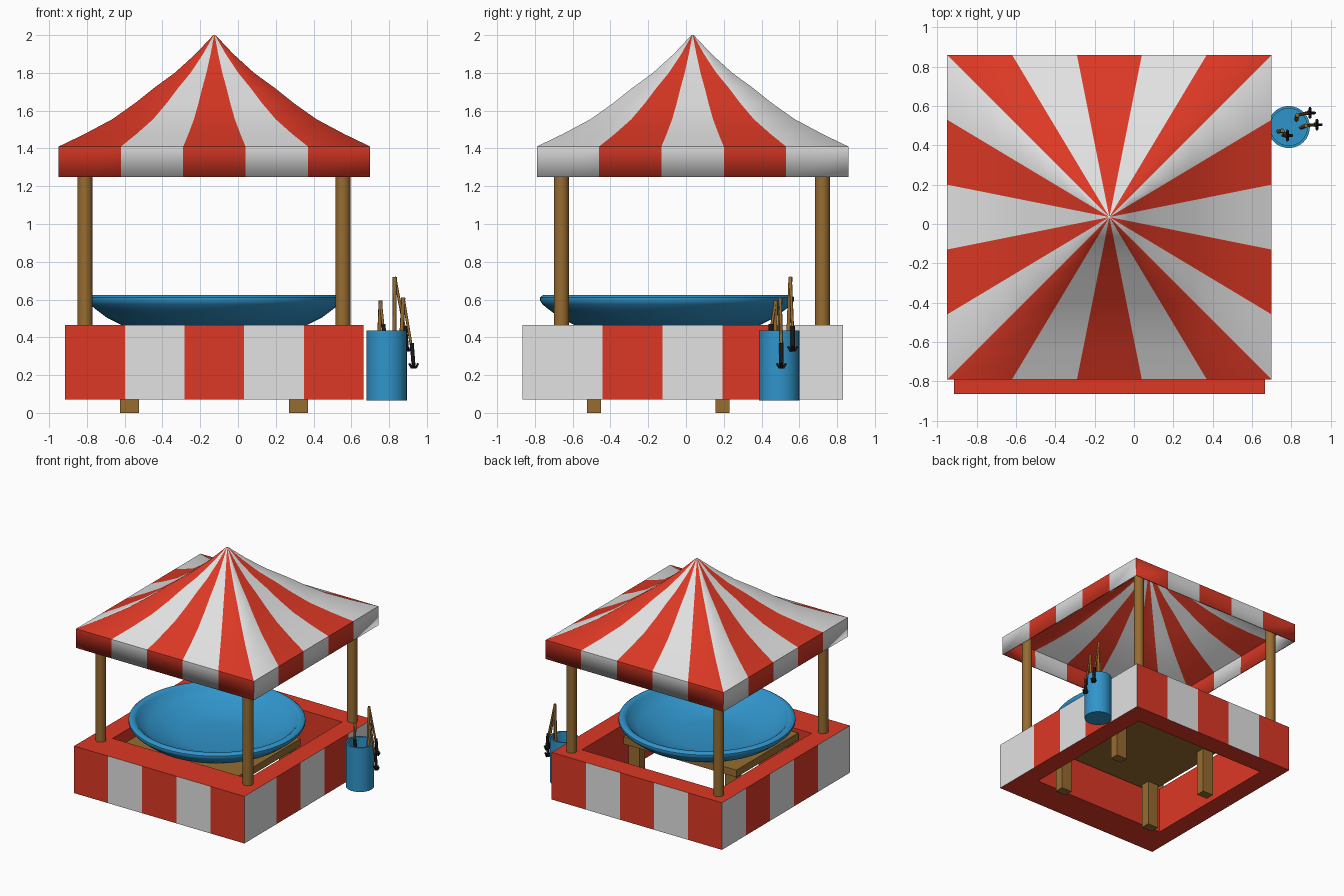
import bpy, bmesh, math
from mathutils import Vector

if "Cube" in bpy.data.objects:
    bpy.data.objects.remove(bpy.data.objects["Cube"])


def material(name, color):
    m = bpy.data.materials.new(name)
    m.diffuse_color = (*color, 1)
    m.use_nodes = True
    m.node_tree.nodes["Principled BSDF"].inputs["Base Color"].default_value = m.diffuse_color
    return m


RED = material("red", (0.72, 0.04, 0.018))
WHITE = material("white", (0.76, 0.76, 0.76))
BLUE = material("blue", (0.03, 0.30, 0.60))
WOOD = material("wood", (0.31, 0.15, 0.03))
BLACK = material("black", (0.01, 0.01, 0.01))


def finish(bm, name, mats, angle=40):
    bmesh.ops.recalc_face_normals(bm, faces=bm.faces)
    me = bpy.data.meshes.new(name)
    bm.to_mesh(me)
    bm.free()
    ob = bpy.data.objects.new(name, me)
    bpy.context.collection.objects.link(ob)
    for m in mats:
        me.materials.append(m)
    bpy.ops.object.select_all(action='DESELECT')
    ob.select_set(True)
    bpy.context.view_layer.objects.active = ob
    bpy.ops.object.shade_smooth_by_angle(angle=math.radians(angle))
    return ob


def box(name, x0, x1, y0, y1, z0, z1, mat):
    bm = bmesh.new()
    bmesh.ops.create_cube(bm, size=1)
    for v in bm.verts:
        v.co = ((x0 + x1) / 2 + v.co.x * (x1 - x0),
                (y0 + y1) / 2 + v.co.y * (y1 - y0),
                (z0 + z1) / 2 + v.co.z * (z1 - z0))
    return finish(bm, name, [mat])


def lathe(name, cx, cy, profile, mat, steps=48):
    bm = bmesh.new()
    vs = [bm.verts.new((cx + r, cy, z)) for r, z in profile]
    es = [bm.edges.new(p) for p in zip(vs, vs[1:])]
    bmesh.ops.spin(bm, geom=vs + es, cent=(cx, cy, 0), axis=(0, 0, 1),
                   angle=2 * math.pi, steps=steps)
    bmesh.ops.remove_doubles(bm, verts=bm.verts, dist=1e-4)
    return finish(bm, name, [mat])


def tube(name, points, radius, mat):
    cu = bpy.data.curves.new(name, 'CURVE')
    cu.dimensions = '3D'
    cu.bevel_depth = radius
    cu.bevel_resolution = 1
    cu.use_fill_caps = True
    sp = cu.splines.new('POLY')
    sp.points.add(len(points) - 1)
    for p, co in zip(sp.points, points):
        p.co = (*co, 1)
    cu.materials.append(mat)
    ob = bpy.data.objects.new(name, cu)
    bpy.context.collection.objects.link(ob)
    return ob


def perimeter(xs, ys, z):
    # front, right, back, left: walks round a rectangle, counterclockwise
    return ([(x, ys[0], z) for x in xs[:-1]] + [(xs[-1], y, z) for y in ys[:-1]]
            + [(x, ys[-1], z) for x in xs[:0:-1]] + [(xs[0], y, z) for y in ys[:0:-1]])


def split(a, b):
    return [a + (b - a) * i / 5 for i in range(6)]


# Striped canopy: square rings up to a point
CX, CY = -0.125, 0.035
bm = bmesh.new()
prev = None
for h, z in [(0.825, 1.25), (0.825, 1.41), (0.69, 1.475), (0.54, 1.555), (0.42, 1.64),
             (0.32, 1.72), (0.21, 1.80), (0.10, 1.90), (0.006, 2.0)]:
    ring = [bm.verts.new(p) for p in perimeter(split(CX - h, CX + h), split(CY - h, CY + h), z)]
    if prev:
        for i in range(20):
            j = (i + 1) % 20
            bm.faces.new((prev[i], prev[j], ring[j], ring[i])).material_index = i % 2
    prev = ring
bm.faces.new(prev).material_index = 1
canopy = finish(bm, "canopy", [RED, WHITE], 60)
sol = canopy.modifiers.new("thickness", 'SOLIDIFY')
sol.thickness = 0.01
sol.offset = -1

# Striped counter wall: front is pulled forward, the rest is even
xs, ys = split(-0.915, 0.665), split(-0.76, 0.83)
ys[0] = -0.865
ixs, iys = split(-0.755, 0.505), split(-0.585, 0.66)
bm = bmesh.new()
loops = [[bm.verts.new(p) for p in perimeter(a, b, z)]
         for a, b, z in [(xs, ys, 0.07), (xs, ys, 0.465), (ixs, iys, 0.465), (ixs, iys, 0.07)]]
for k in range(4):
    a, b = loops[k], loops[(k + 1) % 4]
    for i in range(20):
        j = (i + 1) % 20
        bm.faces.new((a[i], a[j], b[j], b[i])).material_index = i % 2 if k == 0 else 0
finish(bm, "counter_wall", [RED, WHITE])

# Corner posts
for n, x, y in [("front_left", -0.81, -0.66), ("front_right", 0.555, -0.66),
                ("back_left", -0.81, 0.722), ("back_right", 0.555, 0.722)]:
    lathe(n + "_post", x, y, [(0, 0.45), (0.04, 0.45), (0.04, 1.42), (0, 1.42)], WOOD, 20)

# Table under the basin
box("table_top", -0.65, 0.40, -0.56, 0.26, 0.39, 0.45, WOOD)
for sx, x in (("left", -0.575), ("right", 0.32)):
    for sy, y in (("front", -0.487), ("back", 0.193)):
        box(f"{sy}_{sx}_table_leg", x - 0.05, x + 0.05, y - 0.038, y + 0.038, 0, 0.40, WOOD)

# Round basin with rolled lip
lathe("basin", -0.125, -0.10, [
    (0, 0.445), (0.42, 0.45), (0.49, 0.465), (0.57, 0.505), (0.63, 0.55), (0.66, 0.575),
    (0.673, 0.595), (0.672, 0.612), (0.655, 0.625), (0.63, 0.625), (0.612, 0.61),
    (0.59, 0.58), (0.52, 0.54), (0.43, 0.505), (0.35, 0.475), (0.25, 0.462), (0, 0.46)], BLUE, 64)

# Bucket beside the counter
lathe("bucket", 0.787, 0.493, [(0, 0.065), (0.107, 0.065), (0.107, 0.435), (0.094, 0.435),
                               (0.094, 0.085), (0, 0.085)], BLUE, 32)

# Toy rods: pole, hanging line and a double hook
rods = [((0.825, 0.53, 0.09), (0.83, 0.553, 0.72), (0.885, 0.565, 0.43)),
        ((0.85, 0.49, 0.09), (0.875, 0.50, 0.61), (0.92, 0.505, 0.34)),
        ((0.735, 0.47, 0.09), (0.755, 0.475, 0.595), (0.77, 0.45, 0.44))]
for n, (base, tip, end) in enumerate(rods, 1):
    tube(f"rod_{n}", [base, tip], 0.011, WOOD)
    tube(f"rod_line_{n}", [tip, end], 0.008, WOOD)
    e = Vector(end)
    low = e + Vector((0.01, 0, -0.10))
    tube(f"hook_shank_{n}", [e + Vector((0, 0, 0.03)), low], 0.012, BLACK)
    for tag, d in (("a", Vector((0.024, 0, 0))), ("b", Vector((0, 0.024, 0)))):
        up = Vector((0, 0, 0.022))
        tube(f"hook_barb_{n}{tag}", [low - d + up, low - d * 0.5, low, low + d * 0.5, low + d + up],
             0.007, BLACK)
